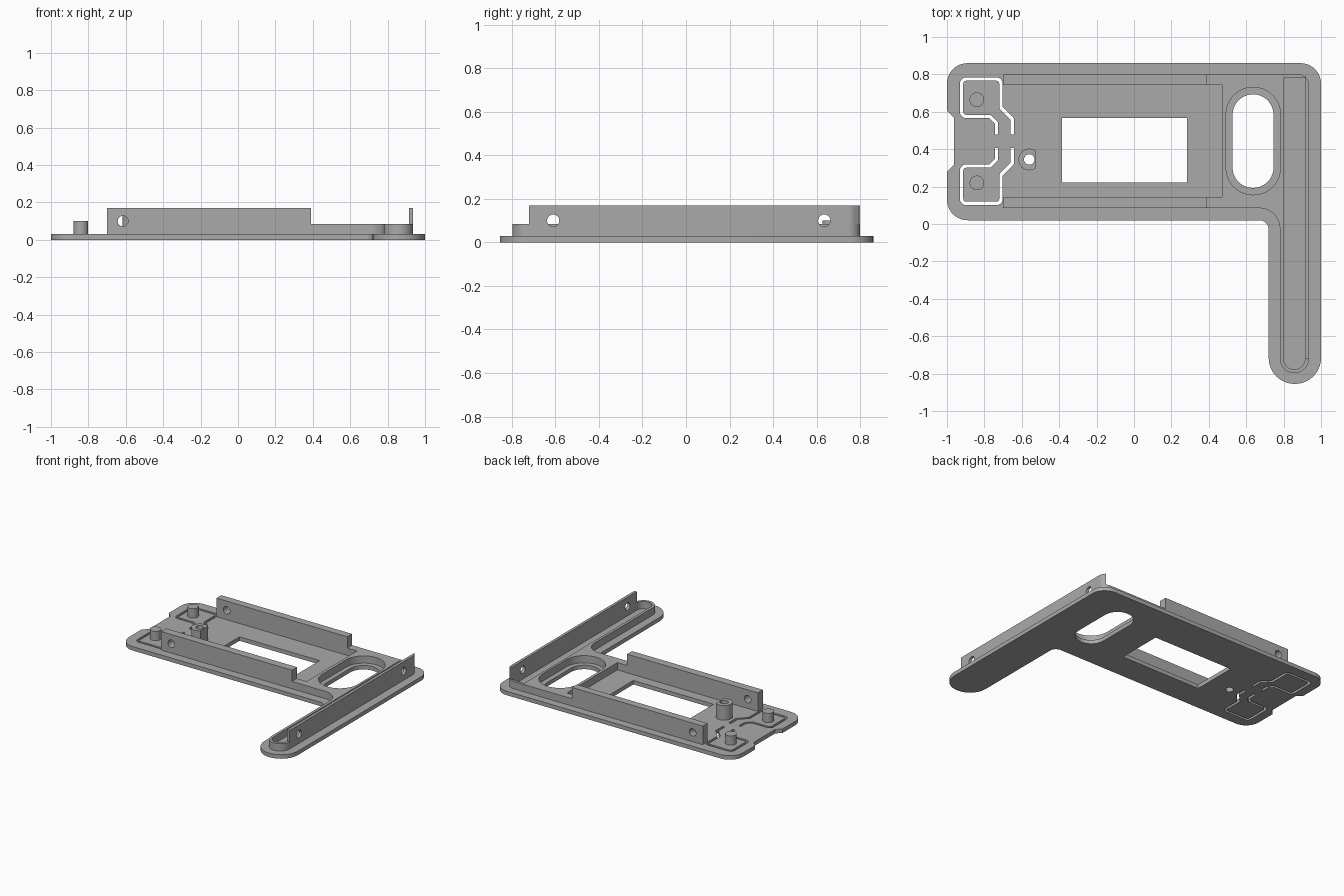
import bpy, bmesh, math
from mathutils import Vector, Matrix

cube = bpy.data.objects.get("Cube")
if cube:
    bpy.data.objects.remove(cube, do_unlink=True)

grey = bpy.data.materials.new("plain grey")
grey.use_nodes = True
COLOUR = (0.4, 0.4, 0.4, 1)
grey.diffuse_color = COLOUR
grey.node_tree.nodes["Principled BSDF"].inputs["Base Color"].default_value = COLOUR

FLOOR, DECK, TOP = 0.03, 0.085, 0.17   # plate top, raised deck top, wall top
MID = 0.4425                           # symmetry line of the body


def fillet(points, closed=True, steps=10):
    """Round each (x, y, radius) corner of a path."""
    out, n = [], len(points)
    for i, (x, y, *rad) in enumerate(points):
        p = Vector((x, y, 0))
        if not rad or (not closed and i in (0, n - 1)):
            out.append(p)
            continue
        r = rad[0]
        u = (Vector((*points[i - 1][:2], 0)) - p).normalized()
        v = (Vector((*points[(i + 1) % n][:2], 0)) - p).normalized()
        half = u.angle(v) / 2
        c = p + (u + v).normalized() * r / math.sin(half)
        d = r / math.tan(half)
        s, e = (p + u * d - c).normalized(), (p + v * d - c).normalized()
        out += [c + s.lerp(e, 0).slerp(e, k / steps).normalized() * r for k in range(steps + 1)]
    return out


def ribbon(path, width):
    """Outline of a constant-width band along an open path."""
    left, right = [], []
    for i, p in enumerate(path):
        a = (p - path[max(i - 1, 0)]).normalized()
        b = (path[min(i + 1, len(path) - 1)] - p).normalized()
        t = (a + b).normalized()
        k = max((a or b).dot(t) if a.length else 1, 0.3) if b.length else 1
        side = Vector((-t.y, t.x, 0)) * (width / 2 / k)
        left.append(p + side)
        right.append(p - side)
    return left + right[::-1]


def finish(name, bm):
    bmesh.ops.recalc_face_normals(bm, faces=bm.faces)
    mesh = bpy.data.meshes.new(name)
    bm.to_mesh(mesh)
    bm.free()
    mesh.materials.append(grey)
    obj = bpy.data.objects.new(name, mesh)
    bpy.context.collection.objects.link(obj)
    return obj


def prism(name, outline, z0, z1):
    bm = bmesh.new()
    face = bm.faces.new([bm.verts.new((p[0], p[1], z0)) for p in outline])
    top = bmesh.ops.extrude_face_region(bm, geom=[face])["geom"]
    bmesh.ops.translate(bm, vec=(0, 0, z1 - z0),
                        verts=[v for v in top if isinstance(v, bmesh.types.BMVert)])
    return finish(name, bm)


def rect(x0, x1, y0, y1, r=None):
    corners = [(x0, y0), (x1, y0), (x1, y1), (x0, y1)]
    return fillet([c + (r,) for c in corners]) if r else corners


def cylinder(name, r, length, centre, axis="Z"):
    bm = bmesh.new()
    turn = {"X": Matrix.Rotation(math.pi / 2, 4, "Y"),
            "Y": Matrix.Rotation(math.pi / 2, 4, "X"), "Z": Matrix()}[axis]
    bmesh.ops.create_cone(bm, cap_ends=True, segments=32, radius1=r, radius2=r,
                          depth=length, matrix=Matrix.Translation(centre) @ turn)
    return finish(name, bm)


def cut(obj, *cutters):
    bpy.context.view_layer.objects.active = obj
    for c in cutters:
        c.hide_render = True
        m = obj.modifiers.new("cut", "BOOLEAN")
        m.operation, m.solver, m.object = "DIFFERENCE", "EXACT", c
        bpy.ops.object.modifier_apply(modifier=m.name)
        bpy.data.objects.remove(c, do_unlink=True)


parts = []

# L-shaped base plate with a shallow notch at the left end
plate = prism("base_plate", fillet([
    (-1, 0.02, 0.11), (0.72, 0.02, 0.05), (0.72, -0.855, 0.139), (1, -0.855, 0.139),
    (1, 0.86, 0.11), (-1, 0.86, 0.11), (-1, 0.605), (-0.963, 0.57),
    (-0.963, 0.315), (-1, 0.28)]), 0, FLOOR)
parts.append(plate)

# Window, oval opening, and the thin slots that free the two buttons
cut(plate,
    prism("window_cutter", rect(-0.385, 0.283, 0.222, 0.567), -1, 1),
    prism("oval_cutter", rect(0.527, 0.746, 0.193, 0.693, 0.109), -1, 1),
    cylinder("boss_hole_cutter", 0.028, 1, (-0.56, 0.345, 0)))
slot = [(-0.735, 0.478), (-0.735, 0.54, 0.01), (-0.77, 0.575, 0.01), (-0.922, 0.575, 0.025),
        (-0.922, 0.775, 0.025), (-0.711, 0.775, 0.025), (-0.711, 0.622, 0.01),
        (-0.65, 0.56, 0.01), (-0.65, 0.478)]
for mirror in (False, True):
    path = [(p[0], 2 * MID - p[1], *p[2:]) if mirror else p for p in slot]
    cut(plate, prism("slot_cutter", ribbon(fillet(path, False, 5), 0.018), -1, 1))

# Raised deck around the oval and down the leg
deck = prism("raised_deck", fillet([
    (0.39, 0.085), (0.78, 0.085, 0.11), (0.78, -0.7975, 0.077), (0.935, -0.7975, 0.077),
    (0.935, 0.8, 0.055), (0.39, 0.8), (0.39, 0.743), (0.47, 0.743),
    (0.47, 0.145), (0.39, 0.145)]), FLOOR, DECK)
parts.append(deck)
cut(deck,
    prism("oval_recess_cutter", rect(0.492, 0.783, 0.156, 0.731, 0.145), -1, 1),
    prism("trench_cutter", fillet([(0.8, -0.777, 0.056), (0.914, -0.777, 0.056),
                                   (0.914, 0.78), (0.8, 0.78)]), -1, 1))

# Tall thin wall along the leg, with two screw holes
wall = prism("leg_wall", [(0.914, -0.72), (0.935, -0.72)] + [
    p for p in fillet([(0.8, 0.7), (0.935, 0.7), (0.935, 0.8, 0.055), (0.8, 0.8)])
    if p.x > 0.914] + [(0.914, 0.793)], DECK, TOP)
parts.append(wall)
for y in (-0.61, 0.635):
    for target in (wall, deck):
        cut(target, cylinder("screw_cutter", 0.028, 0.05, (0.925, y, 0.1), "X"))

# Side rails, each with one screw hole
for name, y0, y1 in (("front_rail", 0.085, 0.145), ("back_rail", 0.743, 0.8)):
    rail = prism(name, rect(-0.7, 0.39, y0, y1), FLOOR, TOP)
    cut(rail, cylinder("screw_cutter", 0.028, 0.2, (-0.615, (y0 + y1) / 2, 0.1), "Y"))
    parts.append(rail)

# Button pins
for name, y in (("front_pin", 0.22), ("back_pin", 0.665)):
    parts.append(cylinder(name, 0.039, 0.07, (-0.84, y, FLOOR + 0.035)))

# Hollow boss with one flat side
boss = cylinder("screw_boss", 0.058, 0.11, (-0.56, 0.345, FLOOR + 0.055))
cut(boss, cylinder("boss_hole_cutter", 0.028, 1, (-0.56, 0.345, 0)),
    prism("flat_cutter", rect(-0.524, -0.4, 0.2, 0.5), -1, 1))
parts.append(boss)

# Smooth the curved walls, keep the edges sharp
bpy.ops.object.select_all(action="DESELECT")
for p in parts:
    p.select_set(True)
bpy.context.view_layer.objects.active = plate
bpy.ops.object.shade_smooth_by_angle(angle=math.radians(30))
